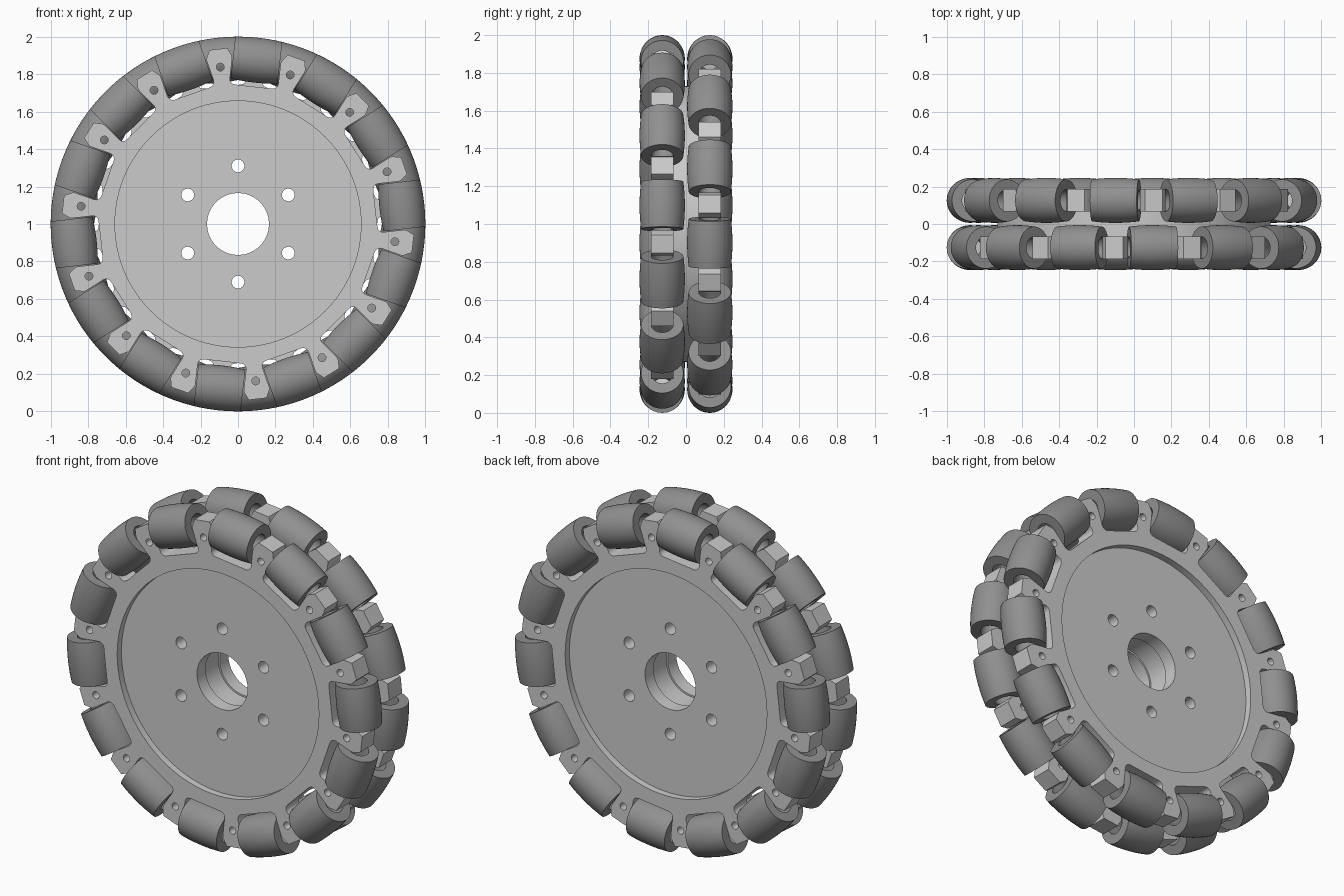
import bpy, bmesh
from math import sin, cos, pi, radians, sqrt
from mathutils import Matrix, Vector

if "Cube" in bpy.data.objects:
    bpy.data.objects.remove(bpy.data.objects["Cube"])

N = 14                      # rollers per row
STEP = 2 * pi / N
ROW_Y = 0.126               # row centre distance from the middle plane
CENTRE = Vector((0, 0, 1))


def grey(name, v):
    m = bpy.data.materials.new(name)
    m.diffuse_color = (v, v, v, 1)
    m.use_nodes = True
    m.node_tree.nodes["Principled BSDF"].inputs["Base Color"].default_value = m.diffuse_color
    return m


metal = grey("light_metal", 0.76)
rubber = grey("dark_rubber", 0.28)


def circle(r, cx=0, cy=0, n=32):
    return [(cx + r * cos(2 * pi * i / n), cy + r * sin(2 * pi * i / n)) for i in range(n)]


def finish(mesh):
    mesh.shade_smooth()
    mesh.set_sharp_from_angle(angle=radians(30))


def slab(name, loops, y, half):
    """Extrude 2D loops (outline and holes, drawn in x/z) to a solid centred on y."""
    cu = bpy.data.curves.new(name, 'CURVE')
    cu.dimensions = '2D'
    cu.fill_mode = 'BOTH'
    cu.extrude = half
    for pts in loops:
        s = cu.splines.new('POLY')
        s.points.add(len(pts) - 1)
        for p, (a, b) in zip(s.points, pts):
            p.co = (a, b, 0, 1)
        s.use_cyclic_u = True
    tmp = bpy.data.objects.new(name + "_curve", cu)
    bpy.context.collection.objects.link(tmp)
    bpy.context.view_layer.update()
    dg = bpy.context.evaluated_depsgraph_get()
    mesh = bpy.data.meshes.new_from_object(tmp.evaluated_get(dg))
    bpy.data.objects.remove(tmp)
    bm = bmesh.new()
    bm.from_mesh(mesh)
    bmesh.ops.remove_doubles(bm, verts=bm.verts, dist=1e-5)
    bmesh.ops.transform(bm, verts=bm.verts,
                        matrix=Matrix.Translation((0, y, 0)) @ Matrix.Rotation(pi / 2, 4, 'X'))
    bmesh.ops.recalc_face_normals(bm, faces=bm.faces)
    bm.to_mesh(mesh)
    bm.free()
    finish(mesh)
    mesh.materials.clear()
    mesh.materials.append(metal)
    ob = bpy.data.objects.new(name, mesh)
    ob.location = CENTRE
    bpy.context.collection.objects.link(ob)
    return ob


def polar(angle, t, r):
    """Point at radius r along angle, shifted t counter-clockwise."""
    return (r * cos(angle) - t * sin(angle), r * sin(angle) + t * cos(angle))


def toothed_outline(first):
    """Rounded pockets for the rollers with flared lugs between them."""
    h, floor, f = 0.13, 0.738, 0.03
    right = [(-h, 0.877)] + [(-h + f - f * cos(k * pi / 8), floor + f - f * sin(k * pi / 8)) for k in range(5)]
    pocket = right + [(-t, r) for t, r in reversed(right)]
    tip = [(-0.068, 0.897), (-0.048, 0.94), (0.048, 0.94), (0.068, 0.897)]
    out = []
    for i in range(N):
        a = first + i * STEP
        out += [polar(a, t, r) for t, r in pocket]
        out += [polar(a + STEP / 2, t, r) for t, r in tip]
    return out


# bolt circle shared by plates and spacer
bolts = [circle(0.034, *polar(pi / 6 + i * pi / 3, 0, 0.31), n=24) for i in range(6)]

# roller: hollow barrel whose outside follows the wheel's rim
L, BORE = 0.126, 0.058
xs = [-L + 2 * L * i / 10 for i in range(11)]
profile = [(-L, BORE)] + [(x, sqrt(1 - x * x) - 0.88) for x in xs] + [(L, BORE)]
SEG = 48
bm = bmesh.new()
rings = [[bm.verts.new((x, r * cos(2 * pi * k / SEG), r * sin(2 * pi * k / SEG))) for k in range(SEG)]
         for x, r in profile]
for j, ring in enumerate(rings):
    nxt = rings[(j + 1) % len(rings)]
    for k in range(SEG):
        m = (k + 1) % SEG
        bm.faces.new((ring[k], ring[m], nxt[m], nxt[k]))
bmesh.ops.recalc_face_normals(bm, faces=bm.faces)
roller_mesh = bpy.data.meshes.new("roller")
bm.to_mesh(roller_mesh)
bm.free()
finish(roller_mesh)
roller_mesh.materials.append(rubber)

# two staggered rows: plate, recess and rollers
for row, side in (("front", -1), ("back", 1)):
    first = pi / 2 + side * STEP / 4
    y = side * ROW_Y
    pins = [circle(0.021, *polar(first + (i + 0.5) * STEP, 0, 0.843), n=16) for i in range(N)]
    plate = slab(row + "_plate", [toothed_outline(first), circle(0.165, n=64)] + bolts + pins, y, 0.06)

    cutter = slab(row + "_recess_cutter", [circle(0.657, n=96)], side * (ROW_Y + 0.06), 0.04)
    cutter.hide_render = True
    cutter.hide_set(True)
    cut = plate.modifiers.new("recess", 'BOOLEAN')
    cut.operation = 'DIFFERENCE'
    cut.solver = 'EXACT'
    cut.object = cutter
    bpy.context.view_layer.update()
    mesh = bpy.data.meshes.new_from_object(plate.evaluated_get(bpy.context.evaluated_depsgraph_get()))
    plate.modifiers.clear()
    plate.data = mesh
    finish(mesh)
    bpy.data.objects.remove(cutter)

    for i in range(N):
        a = first + i * STEP
        ob = bpy.data.objects.new(f"{row}_roller_{i + 1}", roller_mesh)
        ob.location = CENTRE + Vector((0.88 * cos(a), y, 0.88 * sin(a)))
        ob.rotation_euler = (0, pi / 2 - a, 0)
        bpy.context.collection.objects.link(ob)

# spacer drum joining the two plates
slab("spacer_drum", [circle(0.73, n=96), circle(0.175, n=64)] + bolts, 0, ROW_Y - 0.06)
